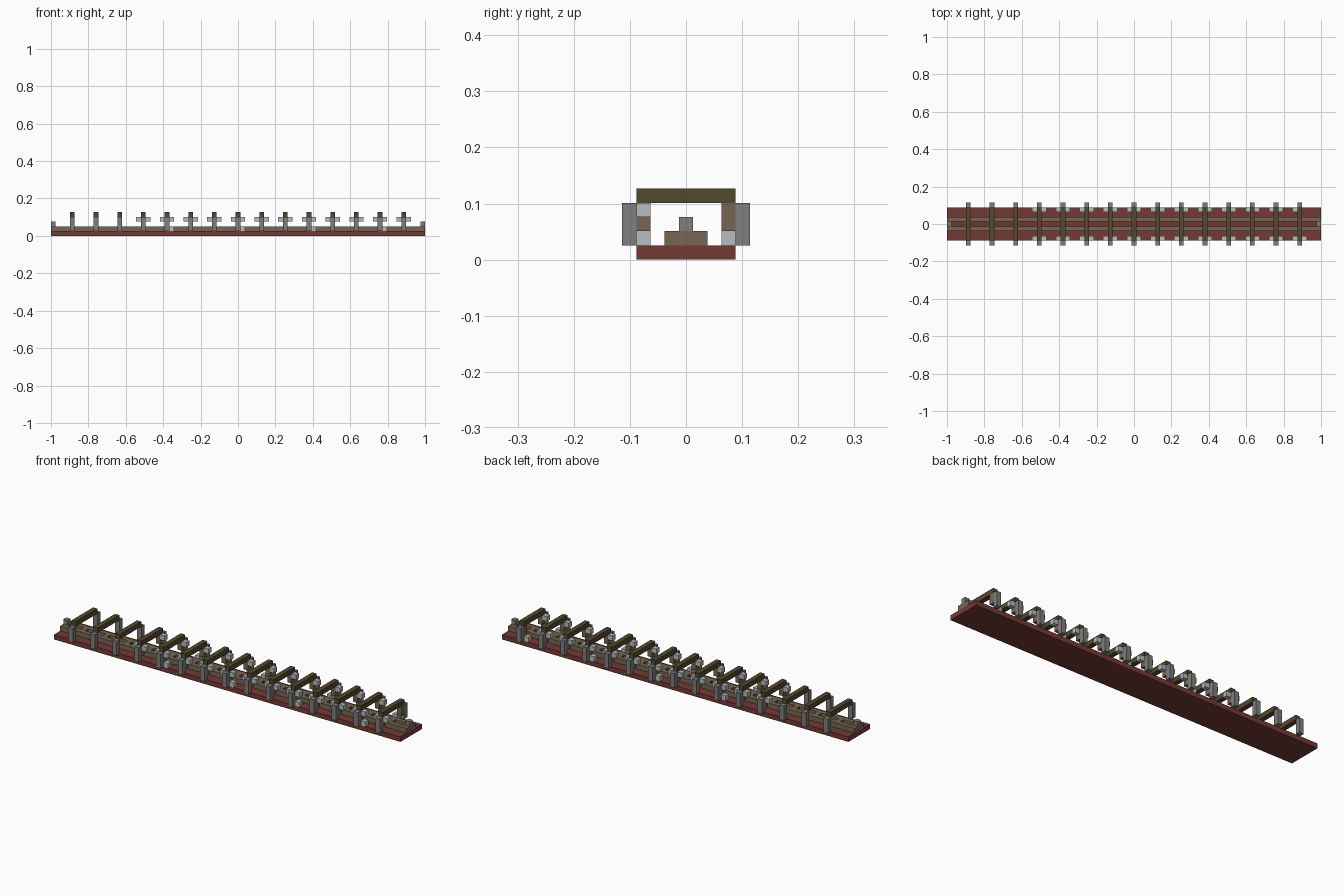
import bpy

cube = bpy.data.objects.get("Cube")
if cube:
    bpy.data.objects.remove(cube, do_unlink=True)

U = 2 / 79  # one block


def material(name, rgb):
    lin = [(c / 255 / 12.92 if c < 11 else ((c / 255 + 0.055) / 1.055) ** 2.4) for c in rgb]
    m = bpy.data.materials.new(name)
    m.use_nodes = True
    m.diffuse_color = (*lin, 1)
    m.node_tree.nodes["Principled BSDF"].inputs["Base Color"].default_value = (*lin, 1)
    return m


RED = material("red brick", (116, 58, 52))
BROWN = material("rail brown", (118, 102, 82))
OLIVE = material("dark olive wood", (84, 73, 44))
GREY = material("stone grey", (126, 126, 126))
PALE = material("pale grey", (185, 190, 192))


def box(name, centre, size, mat):
    """Box given in block units; z of centre is the bottom."""
    x, y, z = centre
    bpy.ops.mesh.primitive_cube_add(size=1, location=(x * U, y * U, (z + size[2] / 2) * U))
    ob = bpy.context.object
    ob.name = name
    ob.scale = [s * U for s in size]
    ob.data.materials.append(mat)
    return ob


# Floor slab and the two long rails
box("floor", (0, 0, 0), (79, 7, 1), RED)
for y in (-1, 1):
    box("rail", (0, y, 1), (79, 1, 1), BROWN)

# End stops
for x in (-39, 39):
    box("end_tie", (x, 0, 1), (1, 1, 1), BROWN)
    box("end_stop", (x, 0, 2), (1, 1, 1), GREY)

# Portal frames with side brackets
for i, x in enumerate(range(-35, 36, 5)):
    box("beam", (x, 0, 4), (1, 7, 1), OLIVE)
    box("tie", (x, 0, 1), (1, 1, 1), BROWN)
    for side in (-1, 1):
        box("post", (x, side * 4, 1), (1, 1, 3), GREY)
        if i < 3:
            continue
        box("bracket", (x, side * 3, 2), (1, 1, 2), BROWN)
        for dx in (-1, 1):
            if side < 0 or x < 35:
                box("lamp", (x + dx, side * 3, 3), (1, 1, 1), PALE)
        # Loose stones on the floor beside some frames
        if (i + side) % 3 == 0:
            box("floor_stone", (x - side, side * 3, 1), (1, 1, 1), PALE)
